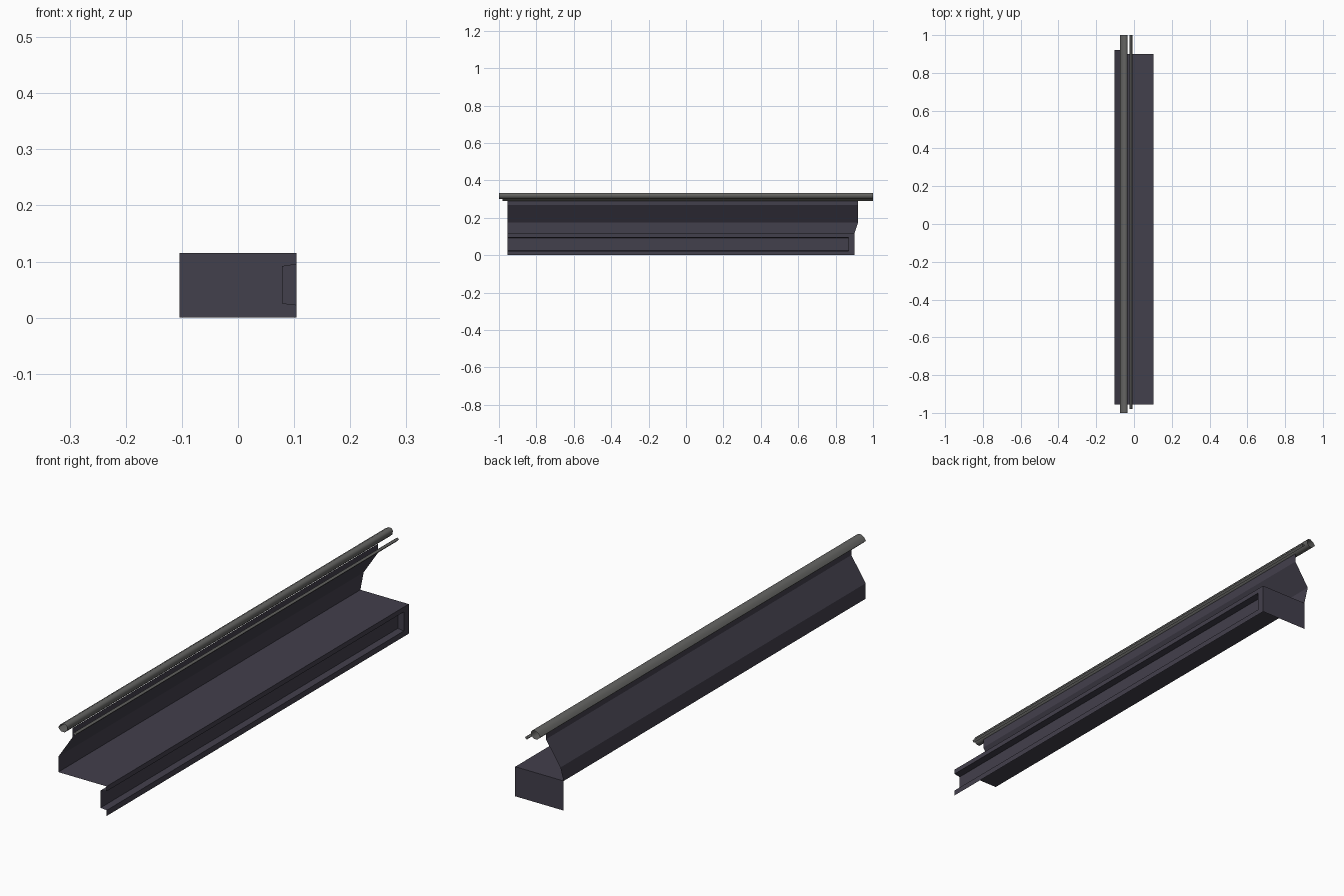
import bpy

if "Cube" in bpy.data.objects:
    bpy.data.objects.remove(bpy.data.objects["Cube"])


def material(name, color):
    m = bpy.data.materials.new(name)
    m.diffuse_color = (*color, 1)
    m.use_nodes = True
    m.node_tree.nodes["Principled BSDF"].inputs["Base Color"].default_value = m.diffuse_color
    return m


def mesh(name, verts, faces, mat, smooth=False):
    me = bpy.data.meshes.new(name)
    me.from_pydata(verts, [], faces)
    me.materials.append(mat)
    ob = bpy.data.objects.new(name, me)
    bpy.context.collection.objects.link(ob)
    if smooth:
        bpy.ops.object.select_all(action='DESELECT')
        ob.select_set(True)
        bpy.context.view_layer.objects.active = ob
        bpy.ops.object.shade_smooth_by_angle(angle=1.0)
    return ob


def sweep(name, profile, y0, ends, mat, closed=False, smooth=False):
    """Sheet swept along y; profile is (x, z), ends gives the far y per point."""
    n = len(profile)
    if not isinstance(ends, (list, tuple)):
        ends = [ends] * n
    verts = [(x, y0, z) for x, z in profile]
    verts += [(x, y, z) for (x, z), y in zip(profile, ends)]
    faces = [(i, (i + 1) % n, n + (i + 1) % n, n + i)
             for i in range(n if closed else n - 1)]
    return mesh(name, verts, faces, mat, smooth)


dark = material("dark_paint", (0.055, 0.050, 0.072))
metal = material("rail_metal", (0.13, 0.13, 0.125))

W, H = 0.104, 0.115
FRONT, BACK, GROOVE_END = -0.955, 0.90, 0.87
groove = [(W, 0.096), (0.078, 0.092), (0.078, 0.025), (W, 0.022)]

# Deck, grooved side and closed far end
sweep("deck", [(W, H), (-W, H)], FRONT, BACK, dark)
sweep("grooved_side", [(W, 0), *groove[::-1], (W, H)], FRONT, GROOVE_END, dark)
sweep("side_end_strip", [(W, 0), (W, H)], GROOVE_END, BACK, dark)
mesh("groove_end", [(x, GROOVE_END, z) for x, z in groove], [(0, 1, 2, 3)], dark)
mesh("end_cap", [(-W, BACK, 0), (-W, BACK, H), (W, BACK, H), (W, BACK, 0)],
     [(0, 1, 2, 3)], dark)

# Folded parapet panel with a slightly slanted far end
sweep("parapet", [(-W, H), (-W, 0.175), (-0.042, 0.268), (-0.042, 0.303)],
      FRONT, [BACK, 0.92, 0.92, 0.92], dark)

# Rounded top rail and thin inner rail, both open at the ends
sweep("top_rail", [(-0.073, 0.314), (-0.065, 0.327), (-0.052, 0.334), (-0.040, 0.333),
                   (-0.034, 0.325), (-0.036, 0.311), (-0.045, 0.302), (-0.060, 0.302)],
      -1, 1, metal, closed=True, smooth=True)
sweep("inner_rail", [(-0.023, 0.298), (-0.015, 0.304), (-0.008, 0.298), (-0.015, 0.290)],
      -0.98, 1, metal, closed=True, smooth=True)
